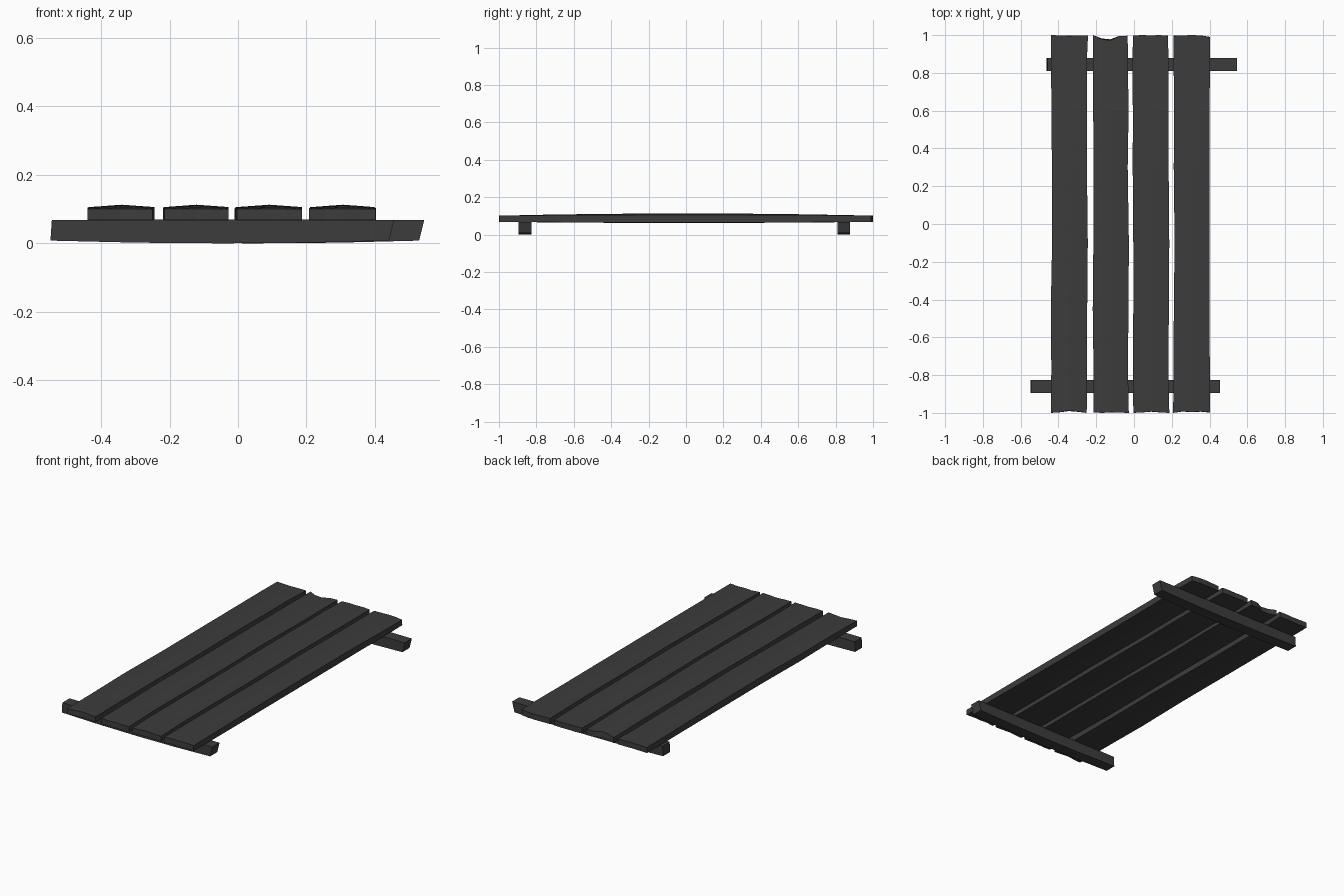
import bpy, bmesh, random
from mathutils import Vector

if "Cube" in bpy.data.objects:
    bpy.data.objects.remove(bpy.data.objects["Cube"])

random.seed(4)
wood = bpy.data.materials.new("dark_wood")
wood.diffuse_color = (0.045, 0.045, 0.045, 1)
wood.use_nodes = True
wood.node_tree.nodes["Principled BSDF"].inputs["Base Color"].default_value = wood.diffuse_color


def loft(name, rings):
    """Skin a list of closed cross-sections and cap both ends."""
    bm = bmesh.new()
    loops = [[bm.verts.new(p) for p in ring] for ring in rings]
    n = len(loops[0])
    for a, b in zip(loops, loops[1:]):
        for i in range(n):
            j = (i + 1) % n
            bm.faces.new((a[i], a[j], b[j], b[i]))
    # caps are strips of quads between the top and bottom edges of the section
    for loop in (loops[0], loops[-1]):
        for i in range(n // 2 - 1):
            bm.faces.new((loop[i], loop[i + 1], loop[n - 2 - i], loop[n - 1 - i]))
    bmesh.ops.recalc_face_normals(bm, faces=bm.faces)
    mesh = bpy.data.meshes.new(name)
    bm.to_mesh(mesh)
    bm.free()
    mesh.materials.append(wood)
    ob = bpy.data.objects.new(name, mesh)
    bpy.context.collection.objects.link(ob)
    return ob


def plank(name, x0, x1, front_chips, back_chips):
    """Slightly bowed board along y, with chipped ends and uneven edges."""
    cols = 5
    rings = []
    ys = (-1, -0.75, -0.45, -0.1, 0.3, 0.6, 0.85, 1)
    for y in ys:
        bow = 1 - y * y
        left, right = (random.uniform(-0.004, 0.004) for _ in range(2))
        top, bottom = [], []
        for i in range(cols):
            t = i / (cols - 1)
            x = x0 + left + (x1 + right - x0 - left) * t
            crown = 1 - abs(2 * t - 1)
            chip = front_chips[i] if y == -1 else -back_chips[i] if y == 1 else 0
            top.append(Vector((x, y + chip, 0.101 + 0.005 * bow + 0.007 * crown * bow)))
            bottom.append(Vector((x, y + chip * 0.8, 0.068 - 0.004 * bow - 0.002 * crown * bow)))
        rings.append(top + bottom[::-1])
    return loft(name, rings)


# Four boards of the deck
plank("plank_1", -0.437, -0.247, (0, 0.004, 0.012, 0.007, 0), (0, 0.002, 0.004, 0.002, 0.003))
plank("plank_2", -0.217, -0.030, (0.003, 0, 0.004, 0.002, 0), (0, 0.022, 0.028, 0.006, 0.004))
plank("plank_3", -0.007, 0.184, (0, 0.003, 0.008, 0.003, 0), (0.003, 0, 0.002, 0, 0.004))
plank("plank_4", 0.211, 0.401, (0, 0.009, 0.005, 0.008, 0.002), (0.004, 0.002, 0, 0.002, 0.012))


def crossbeam(name, y0, y1, x0, x1):
    """Square bearer along x with a slanted right end and slight sag."""
    rings = []
    for t in (0, 0.25, 0.5, 0.75, 1):
        x = x0 + (x1 - x0) * t
        slant = -0.004 if t == 0 else -0.015 if t == 1 else 0
        sag = 1 - (2 * t - 1) ** 2
        zt, zb = 0.068 + 0.002 * sag, 0.008 - 0.008 * sag
        rings.append([(x, y0, zt), (x, y1, zt), (x + slant, y1, zb), (x + slant, y0, zb)])
    return loft(name, rings)


# Two bearers under the deck, shifted opposite ways
crossbeam("front_crossbeam", -0.895, -0.827, -0.544, 0.456)
crossbeam("back_crossbeam", 0.810, 0.878, -0.458, 0.544)
